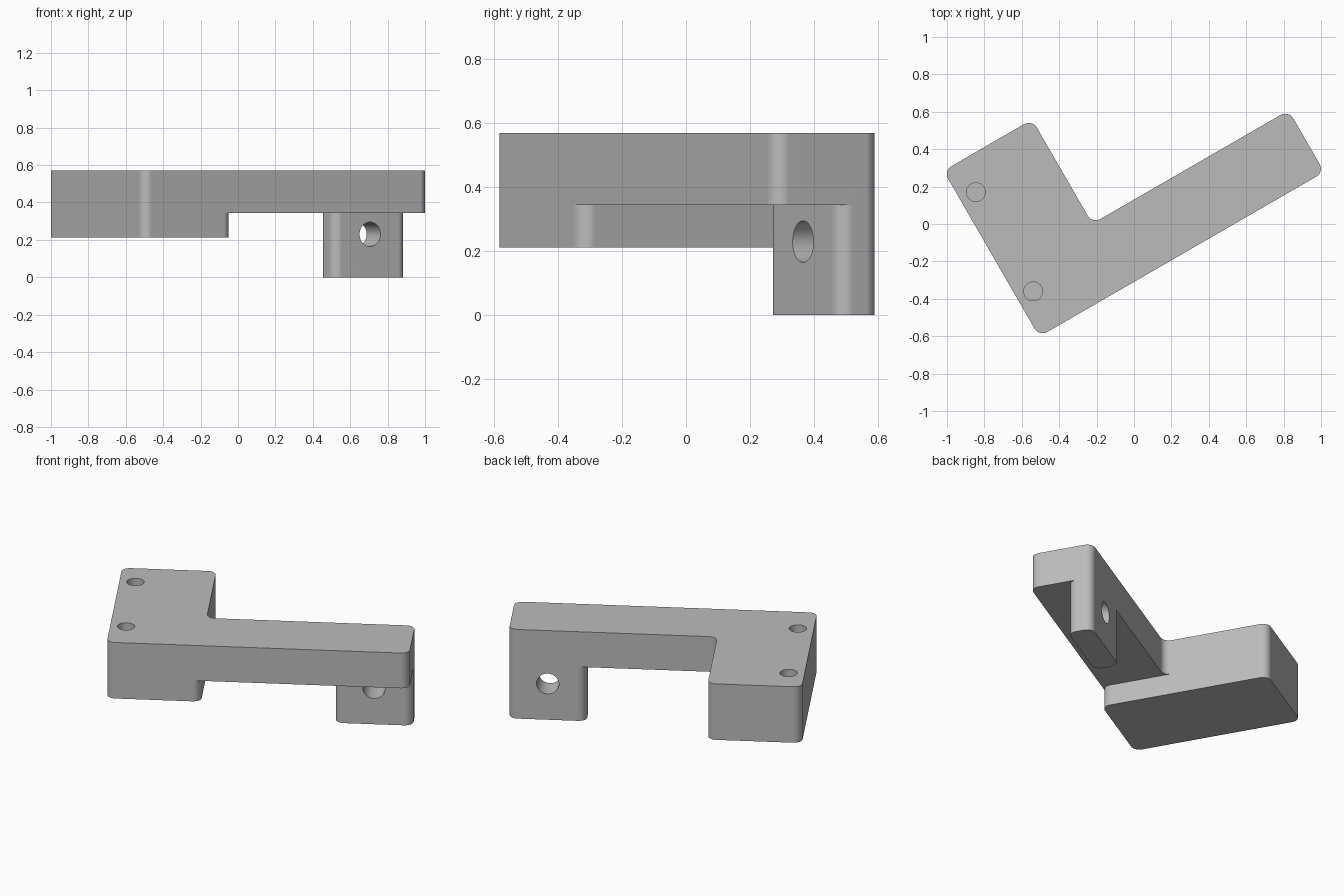
import bpy, bmesh, math
from mathutils import Matrix, Vector

if "Cube" in bpy.data.objects:
    bpy.data.objects.remove(bpy.data.objects["Cube"], do_unlink=True)

RADIUS = 0.05
TURN = math.radians(30)
TOP, ARM_BASE, BLOCK_BASE = 0.57, 0.345, 0.212
# Plan limits before the bracket is turned about z
LEFT, STEP, RIGHT = -0.74, -0.192, 1.02
FRONT, ARM_BACK, BACK = -0.268, 0.113, 0.756
TAB_LEFT, TAB_FRONT = 0.569, -0.036

grey = bpy.data.materials.new("plain grey")
grey.use_nodes = True
colour = (0.5, 0.5, 0.5, 1)
grey.diffuse_color = colour
grey.node_tree.nodes["Principled BSDF"].inputs["Base Color"].default_value = colour


def rounded(corners, steps=10):
    """Fillet every right-angled corner of an outline."""
    points = []
    for i, corner in enumerate(corners):
        p = Vector(corner)
        to_prev = (Vector(corners[i - 1]) - p).normalized()
        to_next = (Vector(corners[(i + 1) % len(corners)]) - p).normalized()
        centre = p + RADIUS * (to_prev + to_next)
        for s in range(steps + 1):
            t = math.pi / 2 * s / steps
            points.append(centre - RADIUS * (to_next * math.cos(t) + to_prev * math.sin(t)))
    return points


def prism(name, corners, low, high):
    bm = bmesh.new()
    base = bm.faces.new([bm.verts.new((p.x, p.y, low)) for p in rounded(corners)])
    ext = bmesh.ops.extrude_face_region(bm, geom=[base])["geom"]
    bmesh.ops.translate(bm, vec=(0, 0, high - low),
                        verts=[v for v in ext if isinstance(v, bmesh.types.BMVert)])
    bmesh.ops.recalc_face_normals(bm, faces=bm.faces)
    mesh = bpy.data.meshes.new(name)
    bm.to_mesh(mesh)
    bm.free()
    mesh.materials.append(grey)
    obj = bpy.data.objects.new(name, mesh)
    bpy.context.collection.objects.link(obj)
    return obj


def rectangle(x0, x1, y0, y1):
    return [(x0, y0), (x1, y0), (x1, y1), (x0, y1)]


def drill(location, radius, depth, tilt=0):
    bpy.ops.mesh.primitive_cylinder_add(vertices=48, radius=radius, depth=depth,
                                        location=location, rotation=(tilt, 0, 0))
    cutter = bpy.context.object
    cutter.name = "hole_cutter"
    cutter.hide_render = True
    cutter.data.materials.append(grey)
    return cutter


def combine(target, other, operation):
    mod = target.modifiers.new("combine", "BOOLEAN")
    mod.operation, mod.solver, mod.object = operation, "EXACT", other
    bpy.context.view_layer.objects.active = target
    bpy.ops.object.modifier_apply(modifier=mod.name)
    bpy.data.objects.remove(other, do_unlink=True)


# L-shaped top plate, with the thick block and the hanging tab joined below
bracket = prism("angled_bracket",
                [(LEFT, FRONT), (RIGHT, FRONT), (RIGHT, ARM_BACK),
                 (STEP, ARM_BACK), (STEP, BACK), (LEFT, BACK)], ARM_BASE, TOP)
block = prism("mounting_block", rectangle(LEFT, STEP, FRONT, BACK), BLOCK_BASE, ARM_BASE)
tab = prism("hanging_tab", rectangle(TAB_LEFT, RIGHT, TAB_FRONT, ARM_BACK), 0, ARM_BASE)
for part in (block, tab):
    combine(bracket, part, "UNION")

# Blind screw holes in the top, and the cross hole through the tab
for y in (-0.042, 0.57):
    combine(bracket, drill((-0.647, y, TOP), 0.05, 0.5), "DIFFERENCE")
combine(bracket, drill(((TAB_LEFT + RIGHT) / 2, 0.04, 0.23), 0.065, 0.5, math.pi / 2),
        "DIFFERENCE")

# Merge flush faces and turn the bracket into place
bm = bmesh.new()
bm.from_mesh(bracket.data)
bmesh.ops.remove_doubles(bm, verts=bm.verts, dist=0.0001)
bmesh.ops.dissolve_limit(bm, angle_limit=0.01, verts=bm.verts, edges=bm.edges)
bm.transform(Matrix.Rotation(TURN, 4, "Z"))
bm.to_mesh(bracket.data)
bm.free()

bpy.ops.object.select_all(action="DESELECT")
bracket.select_set(True)
bpy.context.view_layer.objects.active = bracket
bpy.ops.object.shade_smooth_by_angle(angle=math.radians(30))
normals = bracket.modifiers.new("flat_face_normals", "WEIGHTED_NORMAL")
normals.keep_sharp = True
